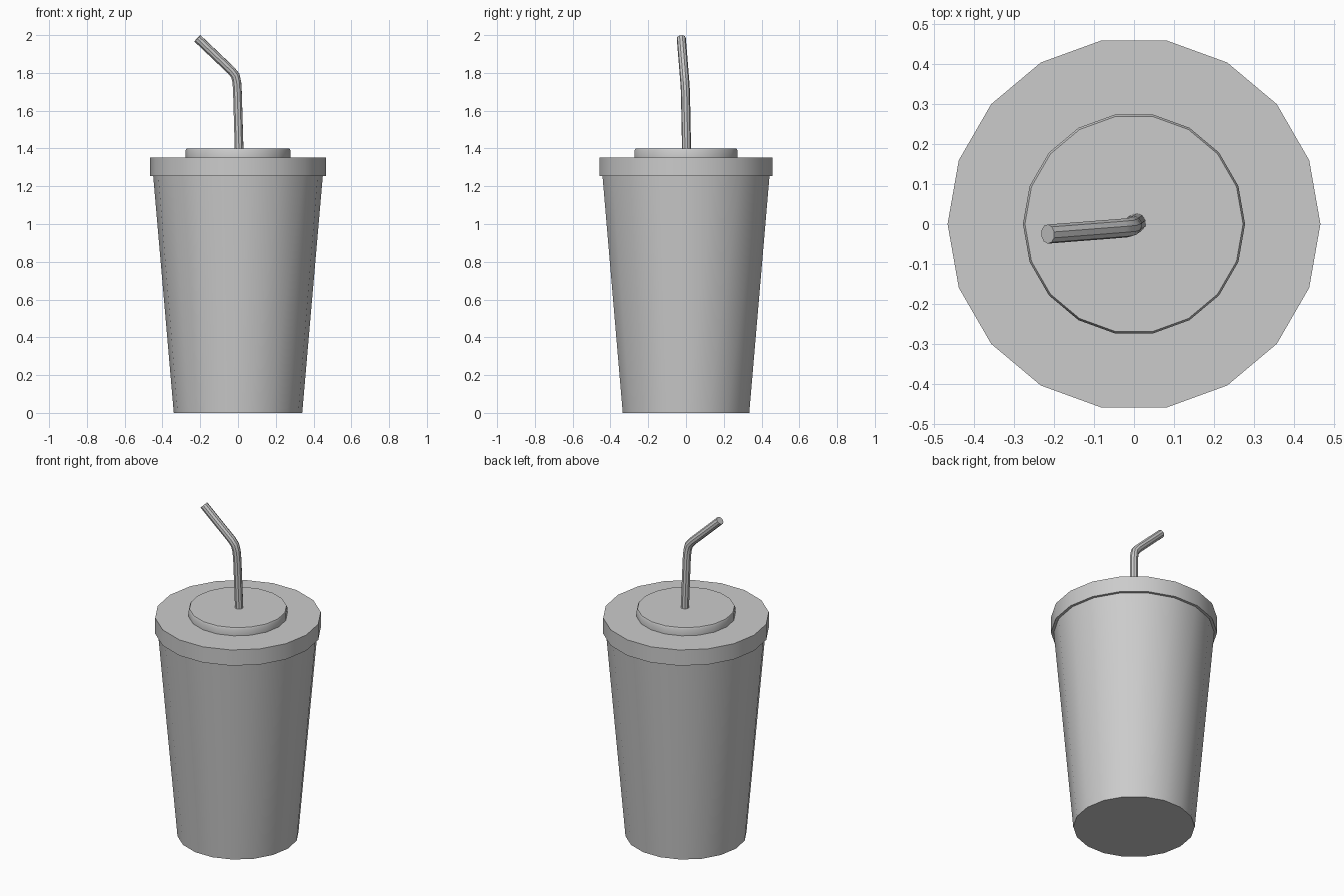
import bpy, bmesh
from math import cos, sin, radians, tau

if "Cube" in bpy.data.objects:
    bpy.data.objects.remove(bpy.data.objects["Cube"])

SIDES = 18


def smooth(obj):
    bpy.ops.object.select_all(action='DESELECT')
    obj.select_set(True)
    bpy.context.view_layer.objects.active = obj
    bpy.ops.object.shade_smooth_by_angle(angle=radians(35))


def lathe(name, profile):
    """Revolve (radius, z) points, listed bottom to top, and cap both ends."""
    bm = bmesh.new()
    rings = [[bm.verts.new((r * cos(tau * i / SIDES), r * sin(tau * i / SIDES), z))
              for i in range(SIDES)] for r, z in profile]
    for a, b in zip(rings, rings[1:]):
        for i in range(SIDES):
            j = (i + 1) % SIDES
            bm.faces.new((a[i], a[j], b[j], b[i]))
    bm.faces.new(rings[0][::-1])
    bm.faces.new(rings[-1])
    mesh = bpy.data.meshes.new(name)
    bm.to_mesh(mesh)
    bm.free()
    obj = bpy.data.objects.new(name, mesh)
    bpy.context.collection.objects.link(obj)
    smooth(obj)
    return obj


# Tapered cup body
lathe("cup", [(0.34, 0), (0.449, 1.255)])

# Lid with rim and raised centre disc
lathe("lid", [(0.465, 1.255), (0.465, 1.352), (0.277, 1.352),
              (0.277, 1.39), (0.272, 1.40)])

# Bent straw
path = [(0.006, 0.003, 1.39), (-0.003, -0.003, 1.70), (-0.006, -0.006, 1.75),
        (-0.014, -0.009, 1.785), (-0.035, -0.011, 1.812), (-0.215, -0.025, 1.983)]
curve = bpy.data.curves.new("straw", 'CURVE')
curve.dimensions = '3D'
curve.bevel_depth = 0.024
curve.bevel_resolution = 3
curve.use_fill_caps = True
spline = curve.splines.new('POLY')
spline.points.add(len(path) - 1)
for p, co in zip(spline.points, path):
    p.co = (*co, 1)
straw = bpy.data.objects.new("straw", curve)
bpy.context.collection.objects.link(straw)
bpy.ops.object.select_all(action='DESELECT')
straw.select_set(True)
bpy.context.view_layer.objects.active = straw
bpy.ops.object.convert(target='MESH')
smooth(bpy.context.view_layer.objects.active)
